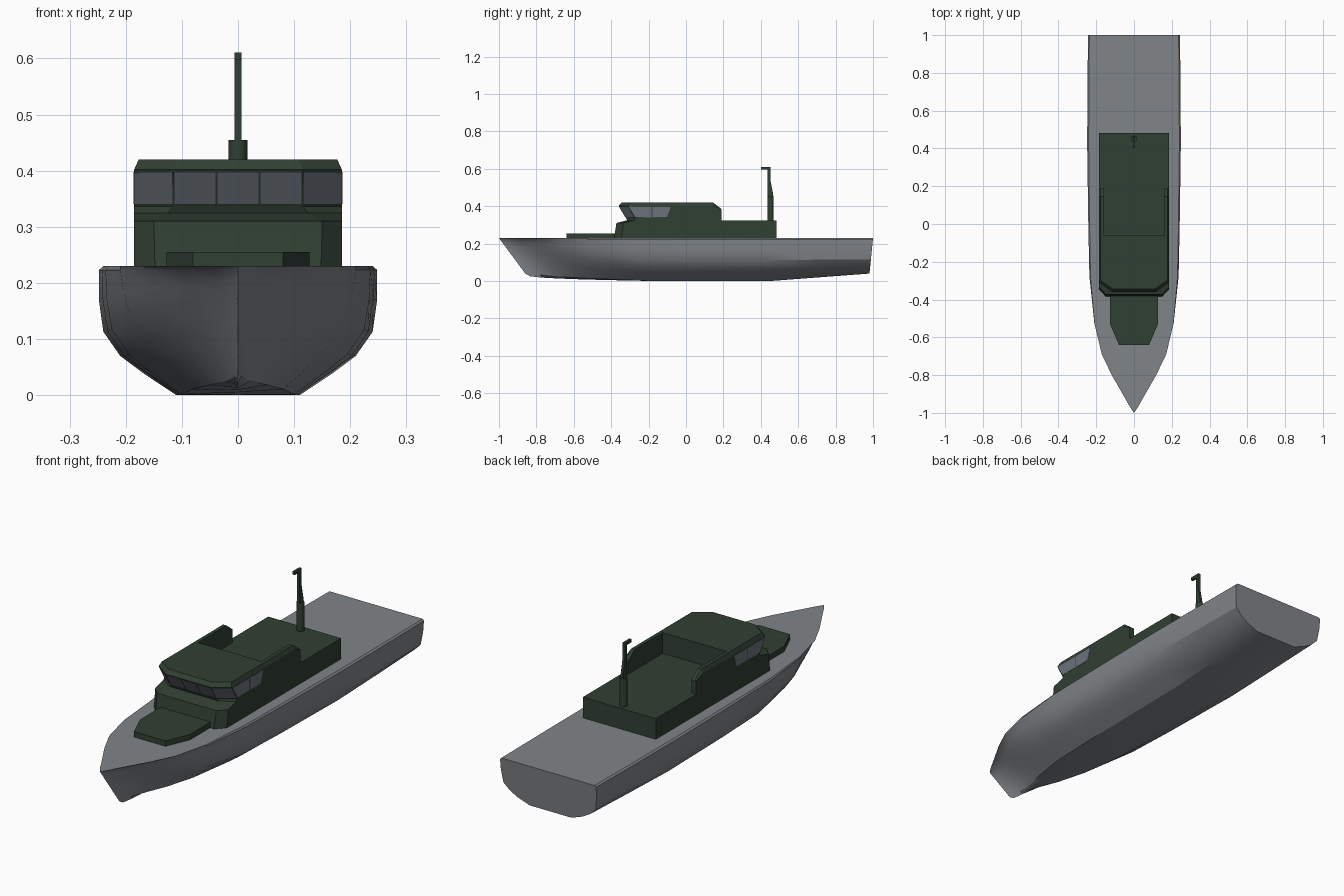
import bpy, bmesh
from mathutils import Vector

if "Cube" in bpy.data.objects:
    bpy.data.objects.remove(bpy.data.objects["Cube"])


def material(name, color):
    m = bpy.data.materials.new(name)
    m.diffuse_color = (*color, 1)
    m.use_nodes = True
    m.node_tree.nodes["Principled BSDF"].inputs["Base Color"].default_value = m.diffuse_color
    return m


GREY = material("hull_grey", (0.22, 0.235, 0.25))
GREEN = material("cabin_green", (0.03, 0.05, 0.033))
GLASS = material("window_glass", (0.15, 0.17, 0.20))


def loft(name, rings, mat, cap_start=True, smooth=None):
    """Skin closed rings of equal length, cap the ends, and weld."""
    bm = bmesh.new()
    vs = [[bm.verts.new(p) for p in r] for r in rings]
    n = len(rings[0])
    for a, b in zip(vs, vs[1:]):
        for i in range(n):
            j = (i + 1) % n
            bm.faces.new((a[i], a[j], b[j], b[i]))
    if cap_start:
        bm.faces.new(vs[0])
    bm.faces.new(vs[-1])
    bmesh.ops.remove_doubles(bm, verts=bm.verts, dist=1e-4)
    bmesh.ops.recalc_face_normals(bm, faces=bm.faces)
    me = bpy.data.meshes.new(name)
    bm.to_mesh(me)
    bm.free()
    me.materials.append(mat)
    ob = bpy.data.objects.new(name, me)
    bpy.context.collection.objects.link(ob)
    if smooth:
        bpy.ops.object.select_all(action='DESELECT')
        bpy.context.view_layer.objects.active = ob
        ob.select_set(True)
        bpy.ops.object.shade_smooth_by_angle(angle=smooth)
    return ob


def mirrored(half):
    return half + [(-x, y, z) for x, y, z in reversed(half)]


# Hull: longitudinal lines as (half width, mid z, stem z, stern z, fairing power)
LINES = [(0.240, 0.230, 0.230, 0.230, 1), (0.248, 0.223, 0.223, 0.223, 1),
         (0.248, 0.170, 0.207, 0.175, 1), (0.240, 0.113, 0.190, 0.115, 1),
         (0.210, 0.070, 0.140, 0.085, 0.8), (0.170, 0.040, 0.090, 0.062, 0.6),
         (0.110, 0.000, 0.060, 0.040, 0.4), (0.000, 0.000, 0.040, 0.040, 0.3)]
# Stations as (y, deck width fraction)
STATIONS = [(-1, 0), (-0.97, 0.085), (-0.9, 0.25), (-0.8, 0.49), (-0.69, 0.71),
            (-0.53, 0.87), (-0.28, 0.96), (0, 0.98), (0.42, 1), (0.7, 0.995), (1, 0.985)]
rings = []
for y, frac in STATIONS:
    half = []
    for k, (w, zm, zs, ze, p) in enumerate(LINES):
        bow = min(1, (y + 1) / 0.76) ** p
        aft = max(0, (y - 0.42) / 0.58)
        z = zs + (zm - zs) * bow + (ze - zm) * aft
        y0 = -1 + (0.23 - zs) * 0.74
        y1 = 1 - (0.23 - ze) * 0.1
        half.append((w * frac ** (1 + 0.2 * k), y0 + (y + 1) / 2 * (y1 - y0), z))
    rings.append(half + [(-a, b, c) for a, b, c in reversed(half[:-1])])
loft("hull", rings, GREY, cap_start=False, smooth=0.5)


# Wheelhouse: rings as (z, front y, front half width, corner y, side half width)
def house_ring(z, yf, cx, yc, sx, yb=-0.06):
    return mirrored([(cx, yf, z), (sx, yc, z), (sx, yb, z)])


HOUSE = [(0.228, -0.385, 0.148, -0.345, 0.185), (0.310, -0.372, 0.150, -0.335, 0.185),
         (0.325, -0.315, 0.125, -0.275, 0.185), (0.336, -0.320, 0.115, -0.270, 0.185),
         (0.402, -0.360, 0.115, -0.310, 0.185), (0.420, -0.345, 0.110, -0.298, 0.177)]
loft("wheelhouse", [house_ring(*r) for r in HOUSE], GREEN)


# Window panes: thin slabs lying just proud of the wall
def pane(name, quad):
    q = [Vector(p) for p in quad]
    c = sum(q, Vector()) / 4
    n = (q[1] - q[0]).cross(q[3] - q[0]).normalized()
    if n.dot(c - Vector((0, -0.1, c.z))) < 0:
        n = -n
    q = [p + (c - p).normalized() * 0.002 for p in q]
    loft(name, [[p - n * 0.001 for p in q], [p + n * 0.001 for p in q]], GLASS)


ZB, ZT = 0.340, 0.398


def front_y(z, a, b):
    return a + (b - a) * (z - 0.336) / 0.066


fb, ft = front_y(ZB, -0.320, -0.360), front_y(ZT, -0.320, -0.360)
cb, ct = front_y(ZB, -0.270, -0.310), front_y(ZT, -0.270, -0.310)
for i in range(3):
    a, b = -0.115 + i * 0.23 / 3, -0.115 + (i + 1) * 0.23 / 3
    pane("front_window", [(a, fb, ZB), (b, fb, ZB), (b, ft, ZT), (a, ft, ZT)])
for s in (-1, 1):
    pane("corner_window", [(s * 0.115, fb, ZB), (s * 0.185, cb, ZB),
                           (s * 0.185, ct, ZT), (s * 0.115, ft, ZT)])
    for b0, b1, t0, t1 in ((cb, -0.182, ct, -0.182), (-0.182, -0.1, -0.182, -0.08)):
        pane("side_window", [(s * 0.185, b0, ZB), (s * 0.185, b1, ZB),
                             (s * 0.185, t1, ZT), (s * 0.185, t0, ZT)])


# Side walls of the open cockpit behind the wheelhouse
def wall_ring(x, top):
    return [(x, -0.06, 0.3), (x, -0.06, top), (x, 0.145, top),
            (x, 0.19, 0.385), (x, 0.19, 0.3)]


for s in (-1, 1):
    loft("cockpit_wall", [wall_ring(s * 0.16, 0.42), wall_ring(s * 0.177, 0.42),
                          wall_ring(s * 0.185, 0.402)], GREEN)


# Flat-topped blocks: aft cabin and foredeck trunk
def block(name, half, z0, z1):
    loft(name, [mirrored([(x, y, z) for x, y in half]) for z in (z0, z1)], GREEN)


block("aft_cabin", [(0.185, -0.1), (0.185, 0.483)], 0.228, 0.325)
block("foredeck_trunk", [(0.08, -0.64), (0.127, -0.53), (0.127, -0.365)], 0.228, 0.255)

# Mast: round foot and a tapered post with a forward arm
bpy.ops.mesh.primitive_cylinder_add(vertices=16, radius=0.0165, depth=0.135,
                                    location=(0, 0.452, 0.3875))
foot = bpy.context.object
foot.name = "mast_foot"
foot.data.materials.append(GREEN)
bpy.ops.object.shade_smooth_by_angle(angle=0.6)
POST = [(0.437, 0.45), (0.467, 0.45), (0.466, 0.465), (0.452, 0.535), (0.452, 0.611),
        (0.402, 0.611), (0.402, 0.597), (0.437, 0.597)]
loft("mast_post", [[(x, y, z) for y, z in POST] for x in (-0.006, 0.006)], GREEN)
